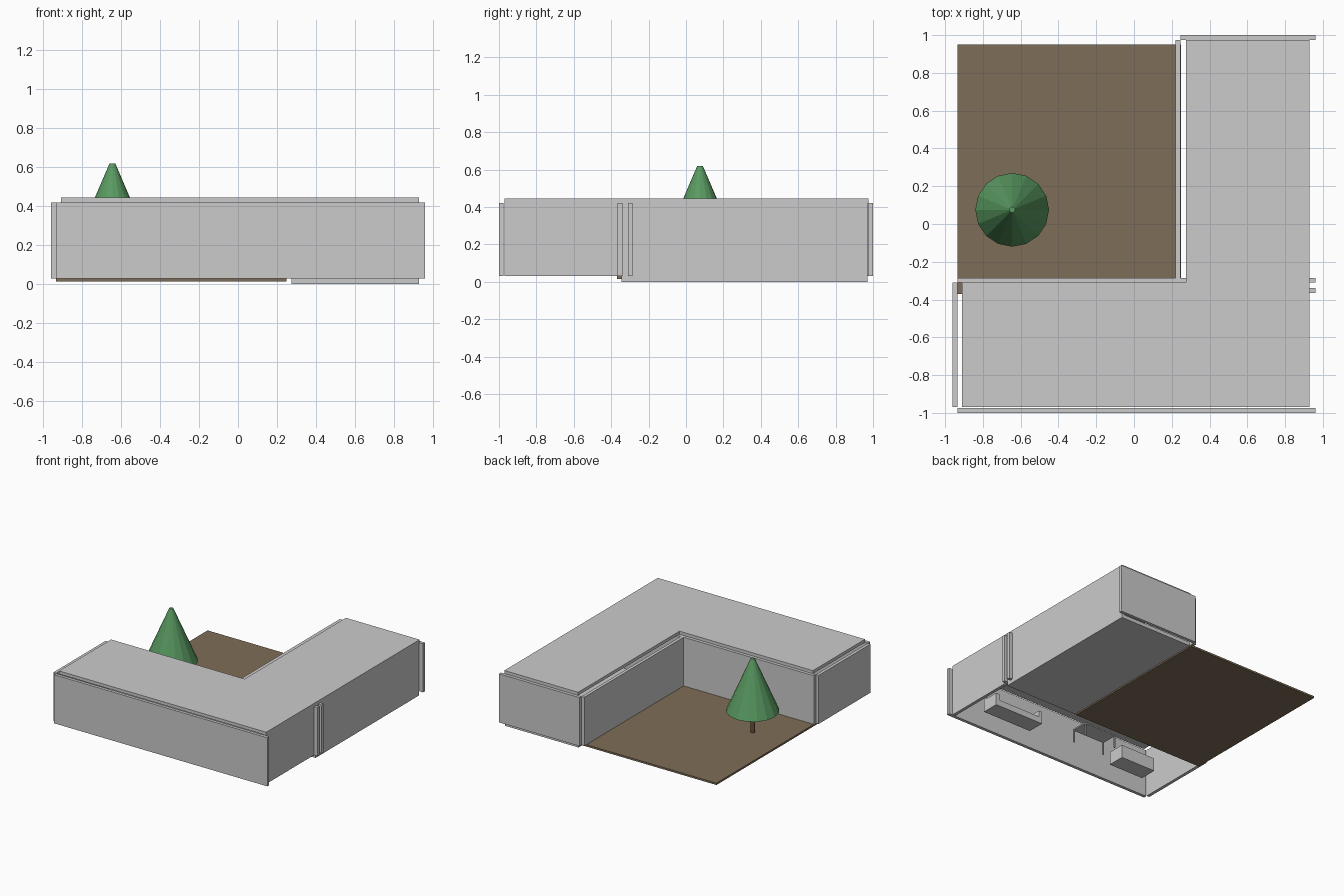
import bpy
import bmesh
from mathutils import Matrix

cube = bpy.data.objects.get("Cube")
if cube:
    bpy.data.objects.remove(cube, do_unlink=True)


def make_material(name, rgb):
    mat = bpy.data.materials.new(name)
    mat.use_nodes = True
    mat.diffuse_color = (*rgb, 1)
    mat.node_tree.nodes["Principled BSDF"].inputs["Base Color"].default_value = (*rgb, 1)
    return mat


PLASTER = make_material("light_grey", (0.6, 0.6, 0.6))
SOIL = make_material("earth_brown", (0.21, 0.155, 0.095))
BARK = make_material("bark_brown", (0.13, 0.085, 0.045))
LEAF = make_material("leaf_green", (0.10, 0.32, 0.12))


def add_object(name, bm, mat):
    mesh = bpy.data.meshes.new(name)
    bmesh.ops.recalc_face_normals(bm, faces=bm.faces)
    bm.to_mesh(mesh)
    bm.free()
    mesh.materials.append(mat)
    obj = bpy.data.objects.new(name, mesh)
    bpy.context.collection.objects.link(obj)
    return obj


def box(name, x, y, z, mat=PLASTER):
    """Box from (low, high) ranges."""
    bm = bmesh.new()
    bmesh.ops.create_cube(bm, size=1)
    for v in bm.verts:
        v.co = [r[0] if c < 0 else r[1] for c, r in zip(v.co, (x, y, z))]
    return add_object(name, bm, mat)


def prism(name, outline, z, mat=PLASTER):
    """Flat outline extruded upwards."""
    bm = bmesh.new()
    face = bm.faces.new([bm.verts.new((px, py, z[0])) for px, py in outline])
    top = bmesh.ops.extrude_face_region(bm, geom=[face])["geom"]
    bmesh.ops.translate(bm, vec=(0, 0, z[1] - z[0]),
                        verts=[g for g in top if isinstance(g, bmesh.types.BMVert)])
    return add_object(name, bm, mat)


def cone(name, centre, r1, r2, z, sides, mat):
    bm = bmesh.new()
    place = Matrix.Translation((*centre, (z[0] + z[1]) / 2))
    bmesh.ops.create_cone(bm, cap_ends=True, segments=sides, radius1=r1, radius2=r2,
                          depth=z[1] - z[0], matrix=place)
    return add_object(name, bm, mat)


# Heights of the storey
BASE, EAVE, TOP = 0.03, 0.42, 0.445
WALL = (BASE, EAVE)

# Long front wing walls
box("front_wall", (-0.935, 0.96), (-1, -0.975), WALL)
box("front_wing_back_wall", (-0.935, 0.96), (-0.31, -0.285), WALL)
box("left_end_wall", (-0.96, -0.935), (-0.97, -0.31), WALL)
box("front_wing_side_wall", (0.905, 0.93), (-0.97, -0.31), WALL)

# Rear wing walls
box("rear_wall", (0.245, 0.96), (0.975, 1), WALL)
box("partition_wall", (0.245, 0.96), (-0.365, -0.34), WALL)
box("courtyard_wall", (0.22, 0.245), (-0.34, 0.975), WALL)
box("rear_wing_side_wall", (0.905, 0.93), (-0.34, 0.97), WALL)

# Floor slab and roof
box("rear_wing_floor", (0.275, 0.93), (-0.345, 0.97), (0, BASE))
prism("roof", [(-0.91, -0.97), (0.93, -0.97), (0.93, 0.975),
               (0.275, 0.975), (0.275, -0.31), (-0.91, -0.31)], (EAVE, TOP))

# Garden and tree
box("garden_ground", (-0.935, 0.248), (-0.37, 0.95), (0.015, BASE), SOIL)
TREE = (-0.645, 0.075)
cone("tree_trunk", TREE, 0.018, 0.018, (BASE, 0.21), 12, BARK)
cone("tree_crown", TREE, 0.195, 0.015, (0.2, 0.62), 16, LEAF)

# Sofa: base, backrest and two arms
box("sofa_base", (0.34, 0.78), (-0.79, -0.65), (0.03, 0.08))
box("sofa_back", (0.34, 0.78), (-0.79, -0.76), (0.08, 0.14))
for side, x in (("right", 0.34), ("left", 0.75)):
    box(f"sofa_{side}_arm", (x, x + 0.03), (-0.76, -0.65), (0.08, 0.13))

# Table on four legs
box("table_top", (-0.30, -0.01), (-0.71, -0.57), (0.13, 0.14))
for i, x in enumerate((-0.30, -0.02)):
    for j, y in enumerate((-0.71, -0.58)):
        box(f"table_leg_{i}{j}", (x, x + 0.01), (y, y + 0.01), (0.03, 0.13))

# Cabinet
box("cabinet", (-0.74, -0.43), (-0.79, -0.65), (0.03, 0.135))
